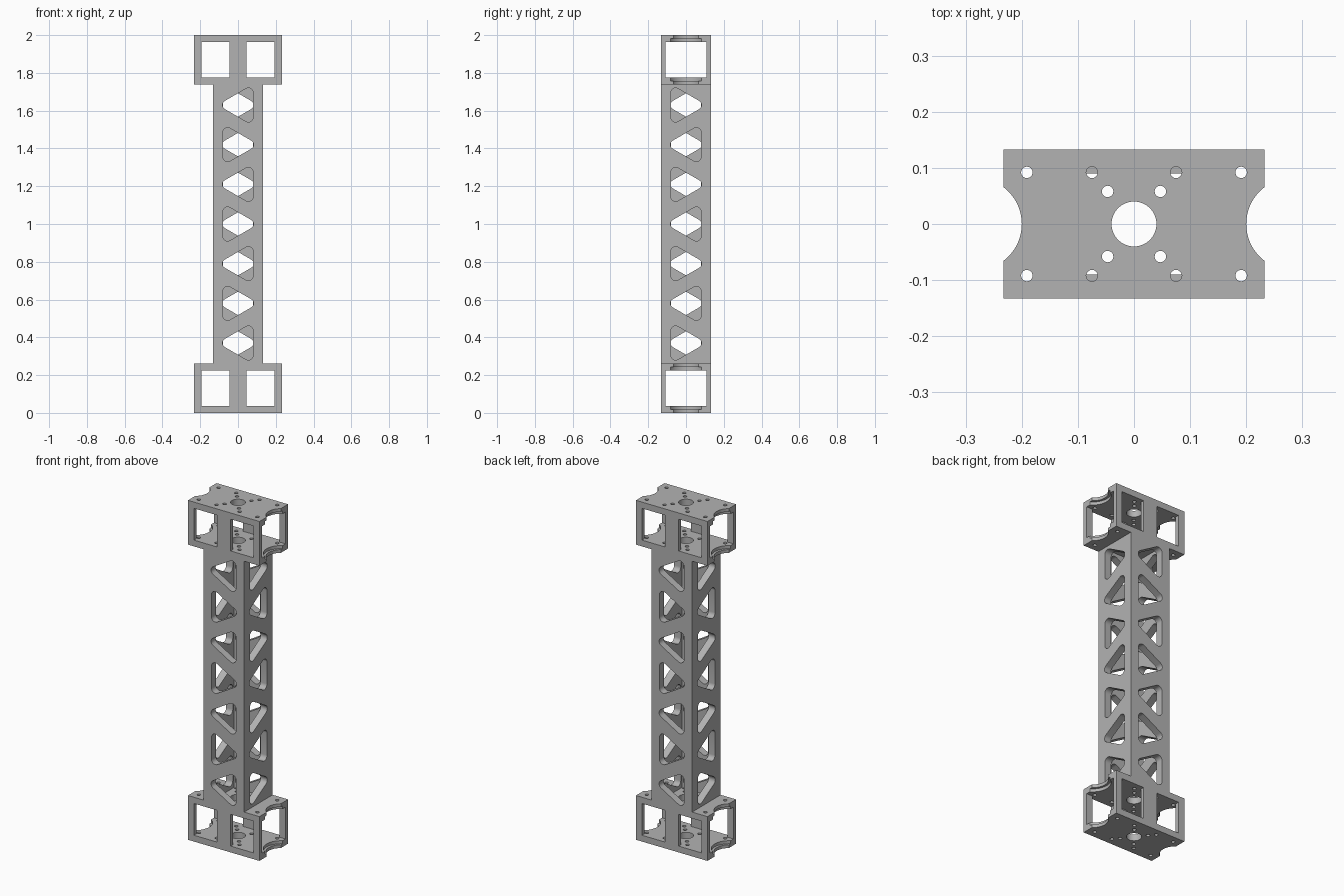
import bpy, bmesh, math
from mathutils import Matrix, Vector

old = bpy.data.objects.get("Cube")
if old:
    bpy.data.objects.remove(old, do_unlink=True)

HALF_X, HALF_Y = 0.233, 0.133      # end frame half sizes
END_H, PLATE = 0.261, 0.037        # end frame height, plate thickness
BORE = 0.09                        # column inner half width

metal = bpy.data.materials.new("plain grey")
metal.use_nodes = True
grey = (0.45, 0.45, 0.45, 1)
metal.diffuse_color = grey
metal.node_tree.nodes["Principled BSDF"].inputs["Base Color"].default_value = grey


def add_box(bm, lo, hi):
    lo, hi = Vector(lo), Vector(hi)
    m = Matrix.Translation((lo + hi) / 2) @ Matrix.Diagonal((*(hi - lo), 1))
    bmesh.ops.create_cube(bm, size=1, matrix=m)


def add_cylinder(bm, x, y, r, z0, z1, sides=32):
    bmesh.ops.create_cone(bm, cap_ends=True, segments=sides, radius1=r, radius2=r,
                          depth=z1 - z0, matrix=Matrix.Translation((x, y, (z0 + z1) / 2)))


def make_object(name, bm):
    bmesh.ops.recalc_face_normals(bm, faces=bm.faces)
    mesh = bpy.data.meshes.new(name)
    bm.to_mesh(mesh)
    bm.free()
    mesh.materials.append(metal)
    ob = bpy.data.objects.new(name, mesh)
    bpy.context.collection.objects.link(ob)
    return ob


def cut(ob, bm):
    """Subtract the shapes in bm from the object."""
    cutter = make_object("cutter", bm)
    cutter.hide_render = True
    mod = ob.modifiers.new("cut", 'BOOLEAN')
    mod.operation, mod.solver, mod.object = 'DIFFERENCE', 'EXACT', cutter
    bpy.context.view_layer.objects.active = ob
    bpy.ops.object.modifier_apply(modifier=mod.name)
    bpy.data.objects.remove(cutter, do_unlink=True)


def smooth(ob):
    bpy.ops.object.select_all(action='DESELECT')
    ob.select_set(True)
    bpy.context.view_layer.objects.active = ob
    bpy.ops.object.shade_smooth_by_angle(angle=math.radians(30))


def rounded_triangle(flip):
    """Equilateral triangle with rounded corners, apex towards -u."""
    pts = []
    for corner in (-60, 60, 180):
        a = math.radians(corner)
        for step in range(-60, 61, 15):
            b = math.radians(corner + step)
            pts.append((flip * (0.0175 + 0.075 * math.cos(a) + 0.025 * math.cos(b)),
                        0.075 * math.sin(a) + 0.025 * math.sin(b)))
    return pts


def add_triangle_prism(bm, side, z, flip):
    turn = Matrix.Rotation(side * math.pi / 2, 3, 'Z')
    rings = [[bm.verts.new(turn @ Vector((u, -d, z + w))) for u, w in rounded_triangle(flip)]
             for d in (BORE - 0.004, HALF_Y + 0.02)]
    bm.faces.new(rings[0])
    bm.faces.new(rings[1])
    n = len(rings[0])
    for i in range(n):
        j = (i + 1) % n
        bm.faces.new((rings[0][i], rings[0][j], rings[1][j], rings[1][i]))


# Hollow square column
bm = bmesh.new()
add_box(bm, (-HALF_Y, -HALF_Y, END_H), (HALF_Y, HALF_Y, 2 - END_H))
column = make_object("truss_column", bm)
bm = bmesh.new()
add_box(bm, (-BORE, -BORE, 0), (BORE, BORE, 2))
cut(column, bm)

# Alternating triangular openings on all four walls
bm = bmesh.new()
for row in range(7):
    for side in range(4):
        add_triangle_prism(bm, side, 1 + 0.21 * (3 - row), (-1) ** (row + side))
cut(column, bm)
smooth(column)

# End frame: box with a tunnel along x
bm = bmesh.new()
add_box(bm, (-HALF_X, -HALF_Y, 0), (HALF_X, HALF_Y, END_H))
lower = make_object("lower_end_frame", bm)
bm = bmesh.new()
add_box(bm, (-1, -0.109, PLATE), (1, 0.109, END_H - PLATE))
cut(lower, bm)

# Windows in the front and back walls
bm = bmesh.new()
for s in (-1, 1):
    xs = sorted((s * 0.045, s * 0.194))
    add_box(bm, (xs[0], -1, PLATE), (xs[1], 1, END_H - PLATE))
cut(lower, bm)

# Centre bore, bolt holes and curved end notches through both plates
bm = bmesh.new()
add_cylinder(bm, 0, 0, 0.04, -0.1, 0.4, 48)
for sx in (-1, 1):
    add_cylinder(bm, sx * 0.2825, 0, 0.0825, -0.1, 0.4, 64)
    for sy in (-1, 1):
        for x, y in ((0.191, 0.092), (0.075, 0.092), (0.047, 0.058)):
            add_cylinder(bm, sx * x, sy * y, 0.0102, -0.1, 0.4, 24)
cut(lower, bm)

# Wider recess around each notch on the inner plate faces
bm = bmesh.new()
for sx in (-1, 1):
    add_cylinder(bm, sx * 0.2825, 0, 0.096, 0.019, END_H - 0.019, 64)
cut(lower, bm)
smooth(lower)

# Matching upper frame
upper = lower.copy()
upper.data = lower.data.copy()
upper.name = "upper_end_frame"
upper.location.z = 2 - END_H
bpy.context.collection.objects.link(upper)
